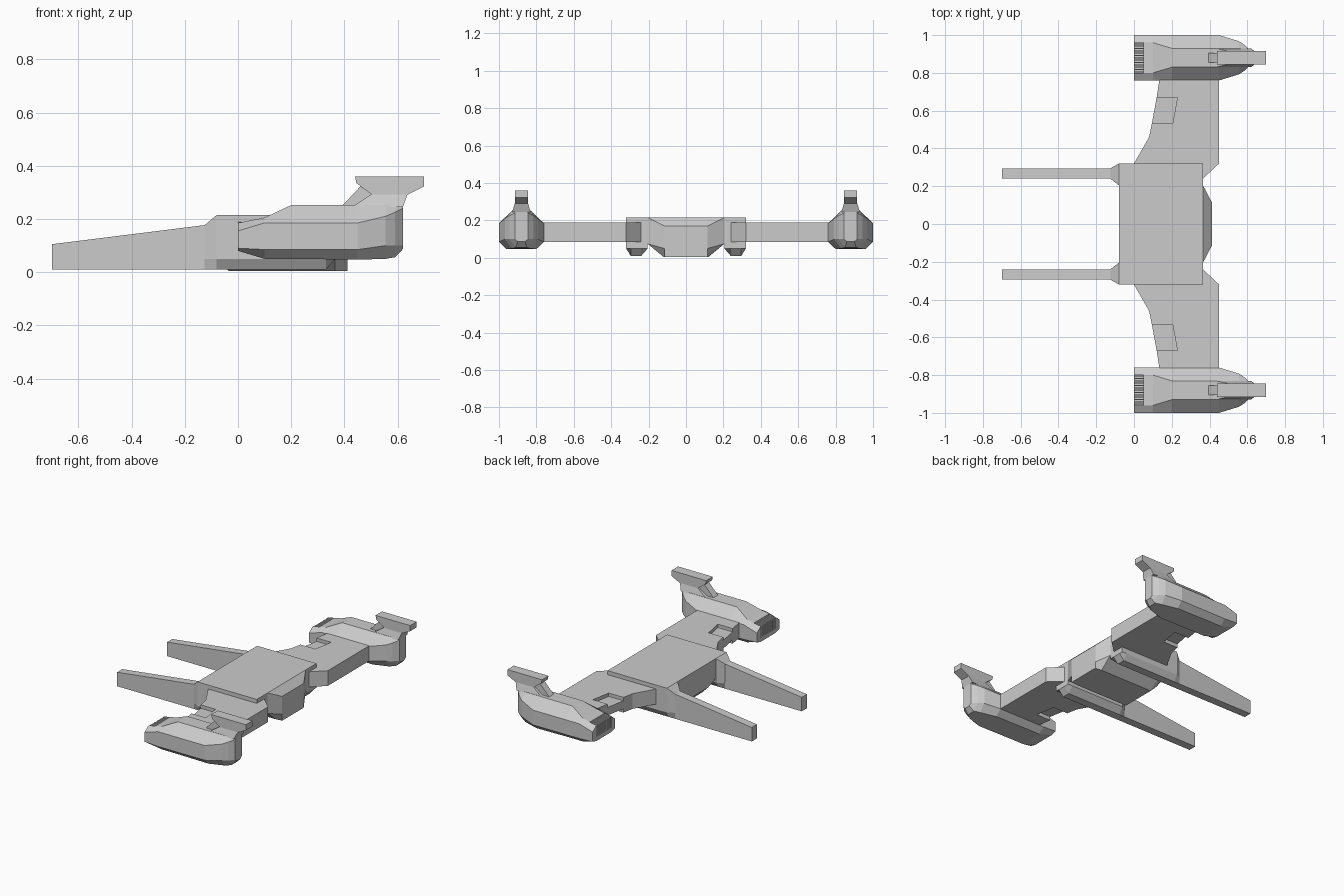
import bpy, bmesh

if "Cube" in bpy.data.objects:
    bpy.data.objects.remove(bpy.data.objects["Cube"])

YC = 0.88  # centre line of each engine pod


def finish(name, bm, mirror=True):
    bmesh.ops.remove_doubles(bm, verts=bm.verts, dist=1e-5)
    bmesh.ops.recalc_face_normals(bm, faces=bm.faces)
    me = bpy.data.meshes.new(name)
    bm.to_mesh(me)
    bm.free()
    ob = bpy.data.objects.new(name, me)
    bpy.context.collection.objects.link(ob)
    if mirror:
        add_mirror(ob)
    return ob


def add_mirror(ob):
    m = ob.modifiers.new("mirror", 'MIRROR')
    m.use_axis = (False, True, False)
    m.use_mirror_merge = False


def loft(name, rings, mirror=True):
    """Skin a list of equally sized point rings and cap both ends."""
    bm = bmesh.new()
    vs = [[bm.verts.new(p) for p in r] for r in rings]
    n = len(vs[0])
    for a, b in zip(vs, vs[1:]):
        for i in range(n):
            j = (i + 1) % n
            bm.faces.new((a[i], a[j], b[j], b[i]))
    bm.faces.new(vs[0])
    bm.faces.new(vs[-1])
    return finish(name, bm, mirror)


def box(bm, x0, x1, y0, y1, z0, z1):
    r = bmesh.ops.create_cube(bm, size=1)
    for v in r['verts']:
        v.co = (x1 if v.co.x > 0 else x0, y1 if v.co.y > 0 else y0,
                z1 if v.co.z > 0 else z0)


# central hull: keel with sloped sides, tapering at both ends
def hull_ring(x, w, wb, zb, zm, zt):
    return [(x, -w, zt), (x, w, zt), (x, w, zm), (x, wb, zb), (x, -wb, zb), (x, -w, zm)]

loft("hull", [hull_ring(-0.08, 0.205, 0.12, 0.05, 0.08, 0.215),
              hull_ring(-0.035, 0.205, 0.12, 0.005, 0.075, 0.215),
              hull_ring(0.365, 0.205, 0.12, 0.005, 0.075, 0.215),
              hull_ring(0.412, 0.115, 0.115, 0.005, 0.05, 0.17)], mirror=False)


# long booms flaring into the hull shoulders
def boom_ring(x, yi, yo, zt, zb=0.01):
    return [(x, yi, zt), (x, yo, zt), (x, yo, 0.05), (x, 0.295, zb), (x, 0.24, zb), (x, yi, 0.05)]

loft("boom", [boom_ring(-0.7, 0.24, 0.295, 0.105),
              boom_ring(-0.125, 0.24, 0.295, 0.177),
              boom_ring(-0.08, 0.205, 0.32, 0.215),
              boom_ring(0.33, 0.205, 0.32, 0.215),
              boom_ring(0.365, 0.205, 0.32, 0.215, 0.049)])

# wing with a notch, and a thinner web inside the notch
wing = [(0.365, 0.24), (0.45, 0.32), (0.45, 0.8), (0.14, 0.8), (0.12, 0.67), (0.23, 0.67),
        (0.205, 0.535), (0.095, 0.535), (0.08, 0.46), (0.0, 0.32), (0.0, 0.24)]
loft("wing", [[(x, y, z) for x, y in wing] for z in (0.085, 0.188)])
web = [(0.095, 0.535), (0.205, 0.535), (0.23, 0.67), (0.12, 0.67)]
loft("wing_web", [[(x, y, z) for x, y in web] for z in (0.11, 0.165)])


# engine pod: eight-sided sections along x
def pod_ring(x, w, wt, wb, zb, zl, zu, zt):
    half = [(wt, zt), (w, zu), (w, zl), (wb, zb)]
    return ([(x, YC + a, z) for a, z in half]
            + [(x, YC - a, z) for a, z in reversed(half)])

pod = loft("engine_pod", [
    pod_ring(0.0, 0.12, 0.08, 0.08, 0.08, 0.09, 0.155, 0.185),
    pod_ring(0.1, 0.12, 0.08, 0.08, 0.05, 0.085, 0.185, 0.205),
    pod_ring(0.2, 0.12, 0.05, 0.08, 0.05, 0.085, 0.185, 0.252),
    pod_ring(0.45, 0.12, 0.05, 0.08, 0.047, 0.085, 0.185, 0.252),
    pod_ring(0.555, 0.088, 0.05, 0.05, 0.05, 0.1, 0.21, 0.252),
    pod_ring(0.59, 0.065, 0.04, 0.03, 0.056, 0.1, 0.225, 0.252),
    pod_ring(0.62, 0.035, 0.03, 0.02, 0.087, 0.1, 0.24, 0.252)], mirror=False)

# open mouth cut in the pod's end, filled with grille slats
bm = bmesh.new()
box(bm, -0.1, 0.05, YC - 0.08, YC + 0.08, 0.11, 0.3)
cutter = finish("mouth_cutter", bm, mirror=False)
cutter.hide_render = True
cutter.display_type = 'WIRE'
cut = pod.modifiers.new("mouth", 'BOOLEAN')
cut.operation = 'DIFFERENCE'
cut.solver = 'EXACT'
cut.object = cutter
add_mirror(pod)
bm = bmesh.new()
for i in range(13):
    y = YC - 0.074 + i * 0.148 / 12
    box(bm, 0.002, 0.052, y - 0.003, y + 0.003, 0.1, 0.183)
finish("grille_slats", bm)


# tail fin: flared pylon, top plate and slim front brace
def rect(z, x0, x1, w):
    return [(x0, YC - w, z), (x1, YC - w, z), (x1, YC + w, z), (x0, YC + w, z)]

loft("fin_pylon", [rect(0.245, 0.43, 0.62, 0.05), rect(0.292, 0.5, 0.637, 0.035)])
plate = [(0.44, 0.36), (0.7, 0.36), (0.7, 0.322), (0.635, 0.29), (0.505, 0.29), (0.445, 0.335)]
loft("fin_plate", [[(x, YC + s * 0.035, z) for x, z in plate] for s in (-1, 1)])
brace = [(0.39, 0.248), (0.46, 0.322), (0.51, 0.29), (0.47, 0.248)]
loft("fin_brace", [[(x, YC + s * 0.024, z) for x, z in brace] for s in (-1, 1)])
